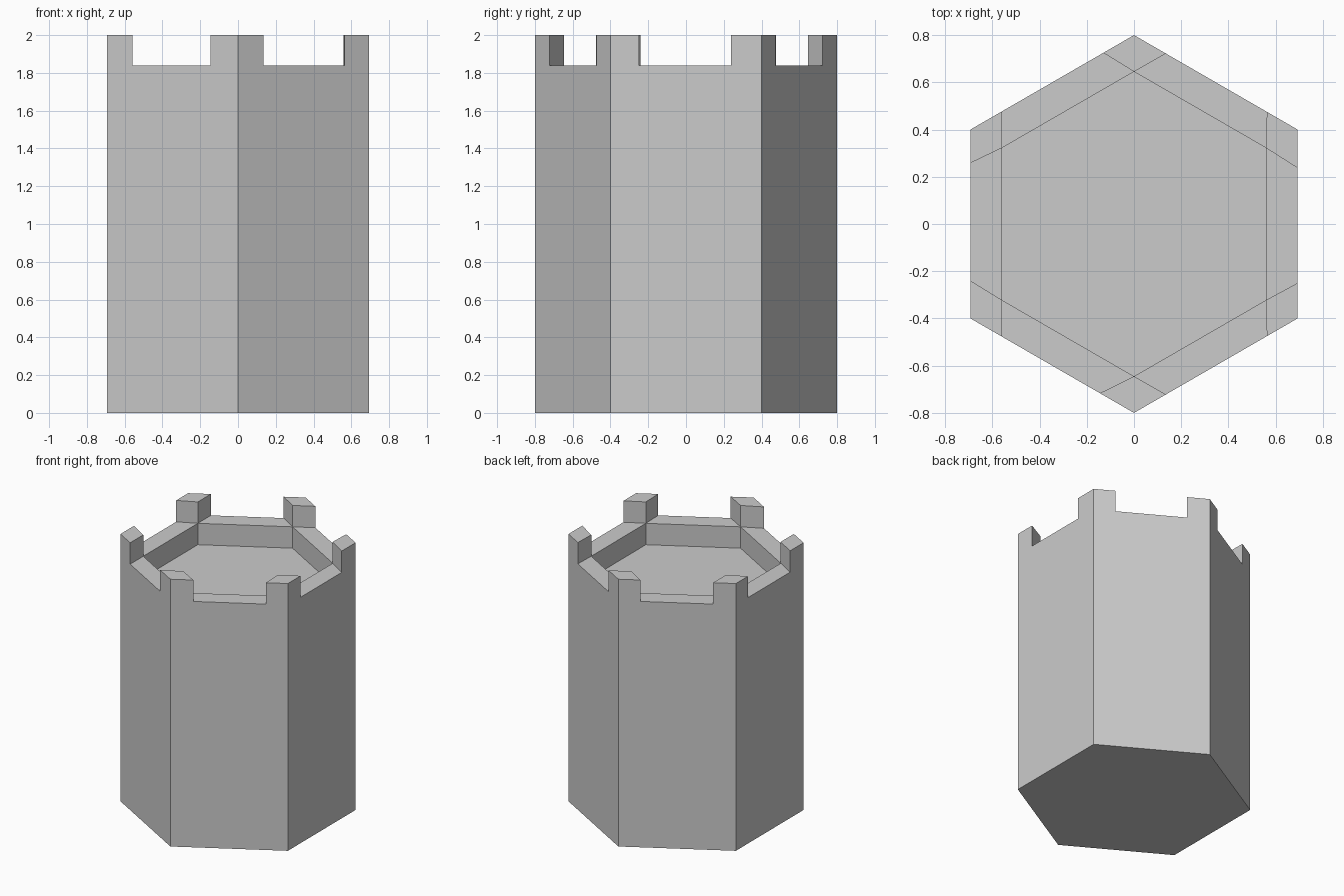
import bpy, bmesh
from math import cos, sin, pi
from mathutils import Vector

if "Cube" in bpy.data.objects:
    bpy.data.objects.remove(bpy.data.objects["Cube"])

R_OUT, R_IN = 0.8, 0.645
TOP, RIM, FLOOR = 2.0, 1.84, 1.68
# merlon arm lengths at each corner (back, then counter-clockwise): before, after
ARMS = [(0.156, 0.15), (0.155, 0.142), (0.16, 0.155),
        (0.167, 0.156), (0.15, 0.15), (0.163, 0.15)]


def corner(i, r):
    a = pi / 2 + i * pi / 3
    return Vector((r * cos(a), r * sin(a), 0))


def at(p, z):
    return (p.x, p.y, z)


bm = bmesh.new()


def face(*pts):
    bm.faces.new([bm.verts.new(p) for p in pts])


outer = [corner(i, R_OUT) for i in range(6)]
inner = [corner(i, R_IN) for i in range(6)]
before = [outer[i] + (outer[i - 1] - outer[i]).normalized() * ARMS[i][0] for i in range(6)]
after = [outer[i] + (outer[(i + 1) % 6] - outer[i]).normalized() * ARMS[i][1] for i in range(6)]

for i in range(6):
    j = (i + 1) % 6
    # notched outer wall
    face(at(outer[i], 0), at(outer[j], 0), at(outer[j], TOP), at(before[j], TOP),
         at(before[j], RIM), at(after[i], RIM), at(after[i], TOP), at(outer[i], TOP))
    # rim between merlons and parapet inside
    face(at(after[i], RIM), at(before[j], RIM), at(inner[j], RIM), at(inner[i], RIM))
    face(at(inner[i], RIM), at(inner[j], RIM), at(inner[j], FLOOR), at(inner[i], FLOOR))
    # corner merlon top and its two inner sides
    face(*[at(p, TOP) for p in (before[i], outer[i], after[i], inner[i])])
    for p in (before[i], after[i]):
        face(at(p, RIM), at(inner[i], RIM), at(inner[i], TOP), at(p, TOP))

# base and roof floor
face(*[at(p, 0) for p in outer])
face(*[at(p, FLOOR) for p in inner])

bmesh.ops.remove_doubles(bm, verts=bm.verts, dist=1e-4)
bmesh.ops.recalc_face_normals(bm, faces=bm.faces)
mesh = bpy.data.meshes.new("hexagonal_tower")
bm.to_mesh(mesh)
bm.free()
tower = bpy.data.objects.new("hexagonal_tower", mesh)
bpy.context.collection.objects.link(tower)
